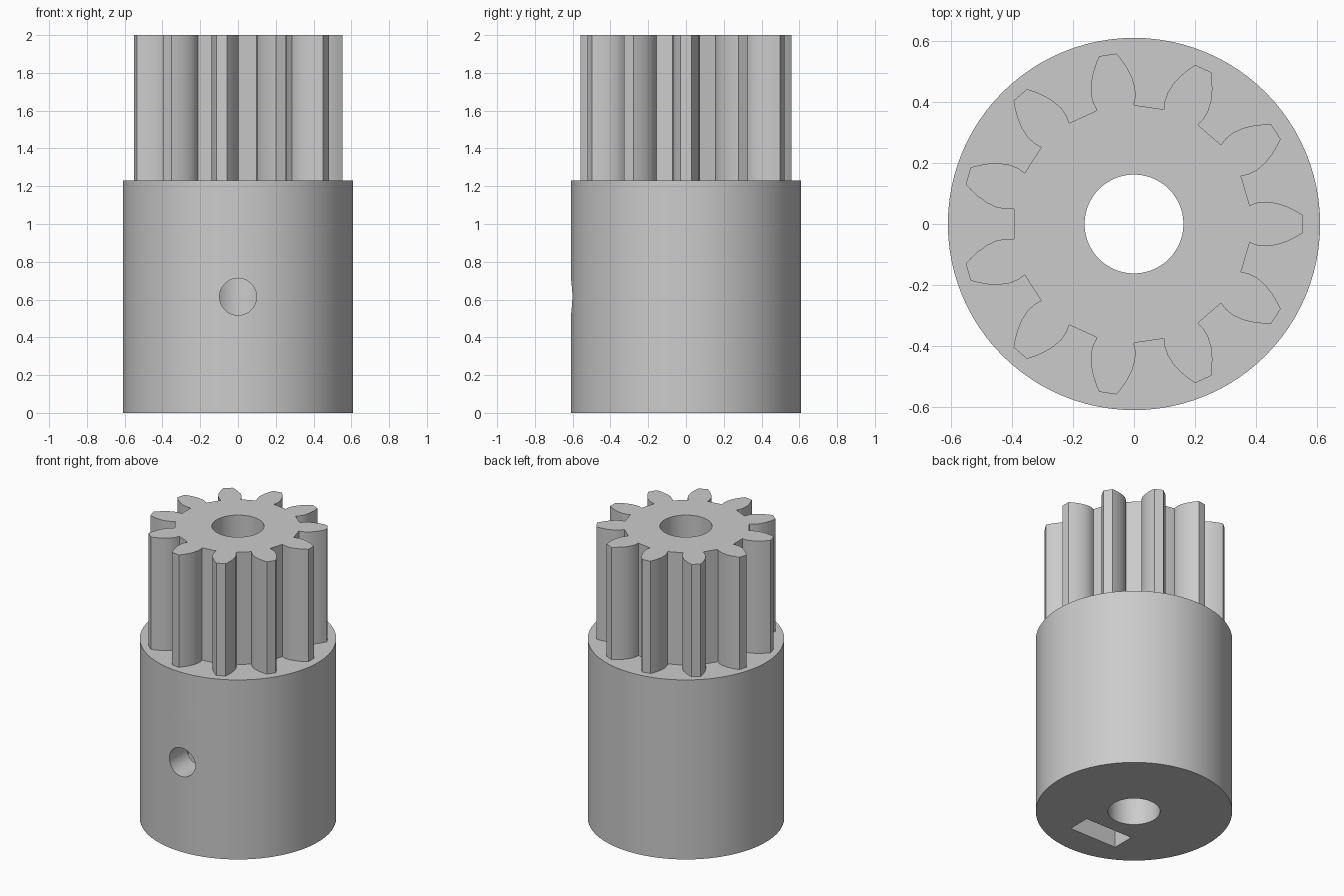
import bpy
import bmesh
from math import cos, sin, pi, radians
from mathutils import Matrix, Vector

cube = bpy.data.objects.get("Cube")
if cube:
    bpy.data.objects.remove(cube, do_unlink=True)

BODY_R, BODY_H, TOTAL_H = 0.61, 1.23, 2.0
TEETH, SCREW_Z = 11, 0.615

grey = bpy.data.materials.new("grey plastic")
grey.use_nodes = True
colour = (0.6, 0.6, 0.6, 1)
grey.diffuse_color = colour
grey.node_tree.nodes["Principled BSDF"].inputs["Base Color"].default_value = colour


def make_object(name, bm):
    bmesh.ops.recalc_face_normals(bm, faces=bm.faces)
    mesh = bpy.data.meshes.new(name)
    bm.to_mesh(mesh)
    bm.free()
    mesh.materials.append(grey)
    obj = bpy.data.objects.new(name, mesh)
    bpy.context.collection.objects.link(obj)
    return obj


def cylinder(name, radius, start, end, sides):
    start, end = Vector(start), Vector(end)
    axis = end - start
    turn = axis.to_track_quat("Z", "Y").to_matrix().to_4x4()
    bm = bmesh.new()
    bmesh.ops.create_cone(bm, cap_ends=True, segments=sides, radius1=radius,
                          radius2=radius, depth=axis.length,
                          matrix=Matrix.Translation((start + end) / 2) @ turn)
    return make_object(name, bm)


def box(name, low, high):
    low, high = Vector(low), Vector(high)
    bm = bmesh.new()
    bmesh.ops.create_cube(bm, size=1, matrix=Matrix.Translation((low + high) / 2)
                          @ Matrix.Diagonal((*(high - low), 1)))
    return make_object(name, bm)


def pinion(name, bottom, top):
    # One tooth flank from root to tip, mirrored and repeated round the axis
    flank = [(0.385, 0.061), (0.41, 0.07), (0.44, 0.073), (0.475, 0.068),
             (0.51, 0.056), (0.54, 0.041), (0.56, 0.029)]
    tooth = [(x, -y) for x, y in flank] + flank[::-1]
    bm = bmesh.new()
    ring = []
    for i in range(TEETH):
        c, s = cos(2 * pi * i / TEETH), sin(2 * pi * i / TEETH)
        for x, y in tooth:
            ring.append(bm.verts.new((x * c - y * s - 0.006, x * s + y * c, bottom)))
    face = bm.faces.new(ring)
    grown = bmesh.ops.extrude_face_region(bm, geom=[face])["geom"]
    bmesh.ops.translate(bm, vec=(0, 0, top - bottom),
                        verts=[g for g in grown if isinstance(g, bmesh.types.BMVert)])
    return make_object(name, bm)


def combine(target, tool, operation):
    tool.hide_render = True
    mod = target.modifiers.new(operation.lower(), "BOOLEAN")
    mod.operation = operation
    mod.solver = "EXACT"
    mod.object = tool
    bpy.context.view_layer.objects.active = target
    bpy.ops.object.modifier_apply(modifier=mod.name)
    bpy.data.objects.remove(tool, do_unlink=True)


# Round hub with the toothed pinion fused on top
gear = cylinder("pinion_gear_with_hub", BODY_R, (0, 0, 0), (0, 0, BODY_H), 96)
combine(gear, pinion("teeth", BODY_H - 0.2, TOTAL_H), "UNION")

# Shaft bore, set screw hole at the front and nut slot from below
combine(gear, cylinder("shaft_bore", 0.162, (0, 0, -0.1), (0, 0, 2.1), 64), "DIFFERENCE")
combine(gear, cylinder("screw_hole", 0.098, (0, -0.8, SCREW_Z), (0, 0, SCREW_Z), 48),
        "DIFFERENCE")
combine(gear, box("nut_slot", (-0.195, -0.415, -0.1), (0.165, -0.26, SCREW_Z + 0.19)),
        "DIFFERENCE")

# Smooth round walls with sharp rims
bpy.ops.object.select_all(action="DESELECT")
gear.select_set(True)
bpy.context.view_layer.objects.active = gear
bpy.ops.object.shade_smooth_by_angle(angle=radians(30))
